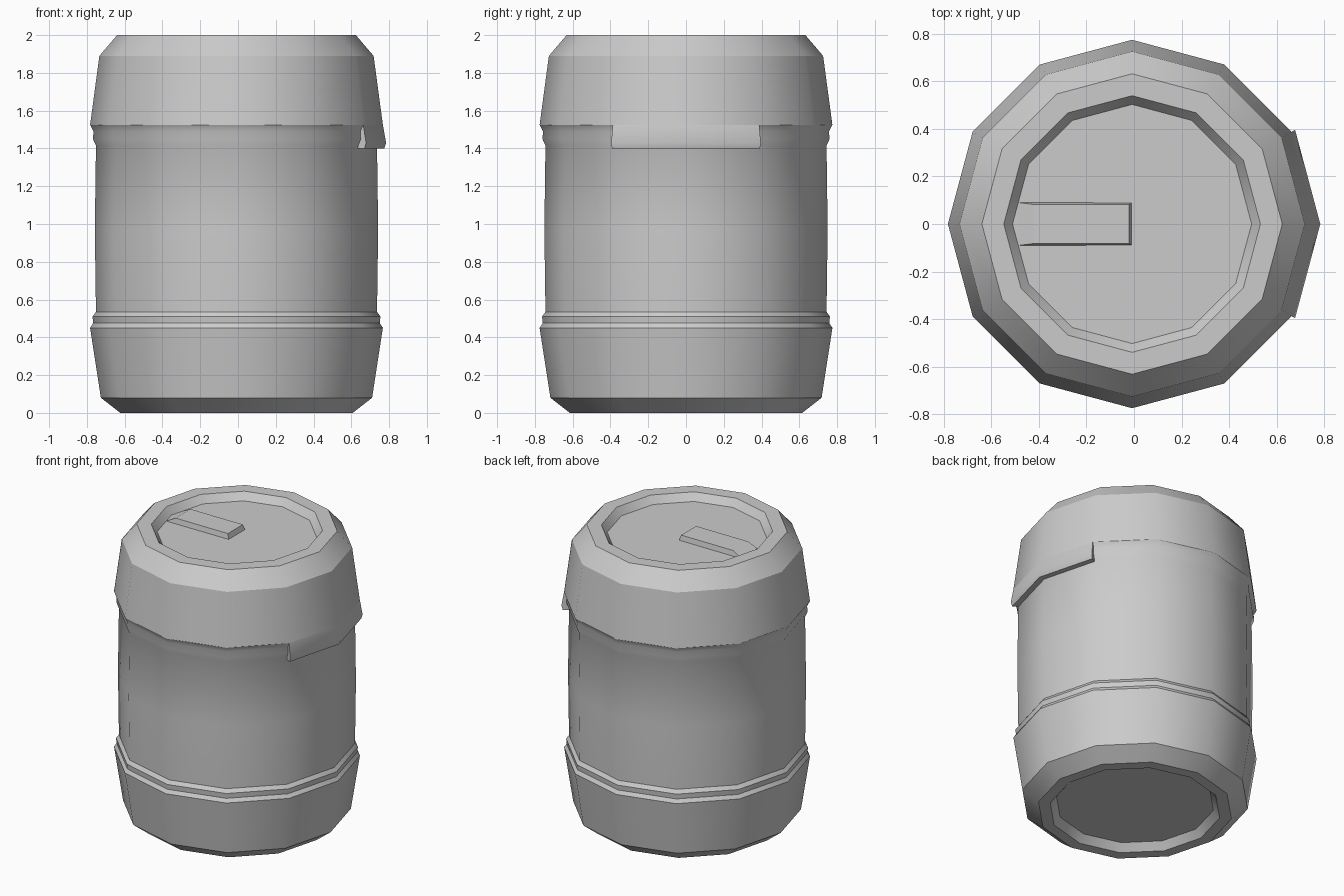
import bpy, math

if "Cube" in bpy.data.objects:
    bpy.data.objects.remove(bpy.data.objects["Cube"])

SIDES = 12
AXIS_X = -0.008  # the clasp flap sticks out on +x, so the barrel axis sits slightly left


def make(name, verts, faces, smooth=True):
    mesh = bpy.data.meshes.new(name)
    mesh.from_pydata(verts, [], faces)
    obj = bpy.data.objects.new(name, mesh)
    bpy.context.collection.objects.link(obj)
    bpy.ops.object.select_all(action='DESELECT')
    obj.select_set(True)
    bpy.context.view_layer.objects.active = obj
    bpy.ops.object.mode_set(mode='EDIT')
    bpy.ops.mesh.select_all(action='SELECT')
    bpy.ops.mesh.normals_make_consistent(inside=False)
    bpy.ops.object.mode_set(mode='OBJECT')
    if smooth:
        bpy.ops.object.shade_smooth_by_angle(angle=math.radians(31))
    return obj


def ring(profile, steps):
    """Points of the profile (radius, z) at each 30 degree step."""
    return [(AXIS_X + r * math.cos(s * math.tau / SIDES),
             r * math.sin(s * math.tau / SIDES), z)
            for s in steps for r, z in profile]


# Barrel: recessed base, banded body and rounded lid with a sunken top
profile = [
    (0.50, 0.05), (0.54, 0.0), (0.615, 0.0), (0.718, 0.08),
    (0.775, 0.45), (0.759, 0.475), (0.762, 0.51), (0.744, 0.535),
    (0.750, 0.97), (0.744, 1.415), (0.760, 1.45), (0.757, 1.49),
    (0.775, 1.525), (0.726, 1.89), (0.632, 2.0), (0.54, 2.0), (0.503, 1.95),
]
n = len(profile)
faces = []
for s in range(SIDES):
    a, b = s * n, (s + 1) % SIDES * n
    faces += [(a + i, b + i, b + i + 1, a + i + 1) for i in range(n - 1)]
faces.append([s * n for s in range(SIDES)])
faces.append([s * n + n - 1 for s in range(SIDES)])
make("barrel", ring(profile, range(SIDES)), faces)

# Lid flap hanging over the upper band on the right side
section = [(0.775, 1.525), (0.792, 1.43), (0.783, 1.40), (0.735, 1.40), (0.735, 1.525)]
m = len(section)
faces = [tuple(range(m)), tuple(range(2 * m, 3 * m))]
for s in range(2):
    a, b = s * m, (s + 1) * m
    faces += [(a + i, b + i, b + (i + 1) % m, a + (i + 1) % m) for i in range(m)]
make("lid_flap", ring(section, (-1, 0, 1)), faces)

# Raised tab on the lid, sloping down to the recess floor at its outer end
tab = [(-0.485, 0.09, 1.945), (-0.008, 0.09, 1.945), (-0.02, 0.082, 1.985),
       (-0.42, 0.082, 1.985), (-0.485, 0.09, 1.951)]
verts = [(x, side * y, z) for side in (-1, 1) for x, y, z in tab]
k = len(tab)
faces = [tuple(range(k)), tuple(range(k, 2 * k))]
faces += [(i, (i + 1) % k, k + (i + 1) % k, k + i) for i in range(k)]
make("lid_tab", verts, faces, smooth=False)
